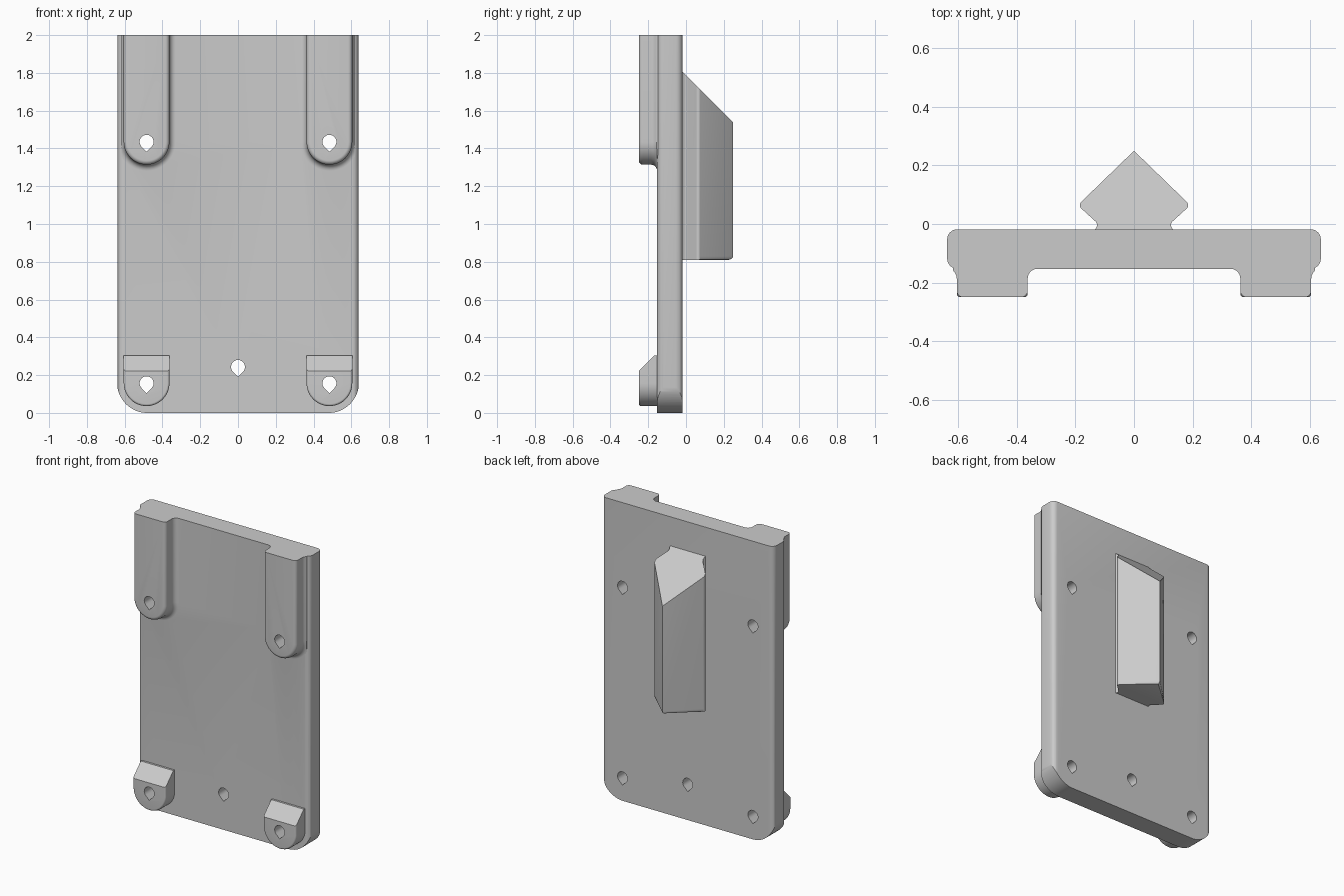
import bpy, bmesh, math
from mathutils import Vector

cube = bpy.data.objects.get("Cube")
if cube:
    bpy.data.objects.remove(cube, do_unlink=True)

grey = bpy.data.materials.new("light grey")
grey.use_nodes = True
grey.diffuse_color = (0.6, 0.6, 0.6, 1)
grey.node_tree.nodes["Principled BSDF"].inputs["Base Color"].default_value = (0.6, 0.6, 0.6, 1)

FRONT, BACK = -0.153, -0.018      # plate faces
PAD_X, PAD_R, PAD_Y = 0.484, 0.121, -0.25
RAIL_Z, FOOT_Z = 1.435, 0.157     # centres of the rounded pad ends


def rounded(corners, steps=6):
    """Closed 2D outline from (x, y, radius) corners."""
    out = []
    for i, (x, y, r) in enumerate(corners):
        p = Vector((x, y))
        if r == 0:
            out.append(p)
            continue
        a = (Vector(corners[i - 1][:2]) - p).normalized()
        b = (Vector(corners[(i + 1) % len(corners)][:2]) - p).normalized()
        half = a.angle(b) / 2
        t = r / math.tan(half)
        c = p + (a + b).normalized() * r / math.sin(half)
        v, w = (p + a * t - c).normalized(), (p + b * t - c).normalized()
        out += [c + v.slerp(w, k / steps).normalized() * r for k in range(steps + 1)]
    return out


def loft(name, rings, edit=None):
    """Solid skinned through matching rings of points."""
    bm = bmesh.new()
    loops = [[bm.verts.new(p) for p in ring] for ring in rings]
    n = len(loops[0])
    for lo, hi in zip(loops, loops[1:]):
        for i in range(n):
            j = (i + 1) % n
            bm.faces.new((lo[i], lo[j], hi[j], hi[i]))
    bm.faces.new(loops[0][::-1])
    bm.faces.new(loops[-1])
    bmesh.ops.recalc_face_normals(bm, faces=bm.faces)
    if edit:
        edit(bm)
    bmesh.ops.remove_doubles(bm, verts=bm.verts, dist=1e-5)
    bmesh.ops.recalc_face_normals(bm, faces=bm.faces)
    mesh = bpy.data.meshes.new(name)
    bm.to_mesh(mesh)
    bm.free()
    mesh.materials.append(grey)
    ob = bpy.data.objects.new(name, mesh)
    bpy.context.collection.objects.link(ob)
    return ob


def along_z(pts, lo, hi):
    return [[(p[0], p[1], z) for p in pts] for z in (lo, hi)]


def along_y(pts, lo, hi):
    return [[(p[0], y, p[1]) for p in pts] for y in (lo, hi)]


def combine(ob, tool, op, keep=False):
    mod = ob.modifiers.new(op, "BOOLEAN")
    mod.operation, mod.object, mod.solver = op, tool, "EXACT"
    bpy.context.view_layer.objects.active = ob
    bpy.ops.object.modifier_apply(modifier=mod.name)
    if not keep:
        bpy.data.objects.remove(tool, do_unlink=True)


def slice_off(bm, co, no):
    """Remove everything on the normal side of a plane and cap the cut."""
    geom = bm.verts[:] + bm.edges[:] + bm.faces[:]
    bmesh.ops.bisect_plane(bm, geom=geom, plane_co=co, plane_no=no, clear_outer=True)
    bmesh.ops.holes_fill(bm, edges=[e for e in bm.edges if e.is_boundary])


def pad_ring(side, y, grow, cz, top):
    """U-shaped outline, grown or shrunk; kept inside the plate's edge."""
    r = PAD_R + grow
    pts = [(-r, top)]
    pts += [(r * math.cos(a), cz + r * math.sin(a))
            for a in (math.pi * (1 + k / 24) for k in range(25))]
    pts.append((r, top))
    return [(side * min(PAD_X + x, 0.618), y, z) for x, z in pts]


# Plate: rounded long edges, rounded lower corners
section = rounded([(sx * 0.638, y, 0.035) for sx, y in
                   ((-1, FRONT), (1, FRONT), (1, BACK), (-1, BACK))])
plate = loft("mounting_plate", along_z(section, 0, 2))
outline = rounded([(-0.64, 0, 0.16), (0.64, 0, 0.16), (0.64, 2.1, 0), (-0.64, 2.1, 0)], 16)
combine(plate, loft("outline_cutter", along_y(outline, -0.5, 0.5)), "INTERSECT")

# Layers of a rail: fillet at its root, straight wall, rounded front edge
quarter = [k * math.pi / 12 for k in range(7)]
FIL, RND, SMALL = 0.033, 0.022, 0.012
rail_layers = [(FRONT + 0.012, FIL)]
rail_layers += [(FRONT - FIL * (1 - math.cos(a)), FIL * (1 - math.sin(a))) for a in quarter]
rail_layers += [(PAD_Y + RND * (1 - math.sin(a)), -RND * (1 - math.cos(a))) for a in quarter]
foot_layers = [(FRONT + 0.01, 0)]
foot_layers += [(PAD_Y + SMALL * (1 - math.sin(a)), -SMALL * (1 - math.cos(a))) for a in quarter]

feet = []
for side, word in ((1, "left"), (-1, "right")):
    # Long upper rails merged into the plate, level with its top
    rail = loft(word + "_rail", [pad_ring(side, y, g, RAIL_Z, 2.0) for y, g in rail_layers])
    combine(plate, rail, "UNION")

    # Short lower feet with a sloping top
    feet.append(loft(word + "_foot",
                     [pad_ring(side, y, g, FOOT_Z, 0.305) for y, g in foot_layers],
                     lambda bm: slice_off(bm, (0, PAD_Y, 0.222), (0, -1, 1))))

# Teardrop screw holes, point downwards
R = 0.037
drop = [(R * math.cos(a), R * math.sin(a))
        for a in (math.radians(-45 + 270 * k / 20) for k in range(21))]
drop.append((0, -R * math.sqrt(2)))
for x, z in ((PAD_X, RAIL_Z), (-PAD_X, RAIL_Z), (PAD_X, FOOT_Z), (-PAD_X, FOOT_Z), (0, 0.243)):
    hole = loft("hole_cutter", along_y([(x + px, z + pz) for px, pz in drop], -0.5, 0.3))
    for foot in feet:
        if z == FOOT_Z and foot.data.vertices[0].co.x * x > 0:
            combine(foot, hole, "DIFFERENCE", keep=True)
    combine(plate, hole, "DIFFERENCE")


# Dovetail key on the back: softened lower edges, slanted top
def shape_key(bm):
    low = [e for e in bm.edges if all(v.co.z < 0.82 for v in e.verts)
           and e.calc_length() > 0.1 and sum(v.co.y for v in e.verts) > 0.15]
    bmesh.ops.bevel(bm, geom=low, offset=0.02, segments=4, profile=0.5, affect="EDGES")
    slice_off(bm, (0, BACK, 1.805), (0, 1, 1))


half = [(0.137, BACK - 0.008, 0), (0.122, 0, 0.015), (0.192, 0.064, 0.015)]
key_corners = half + [(0, 0.25, 0)] + [(-x, y, r) for x, y, r in reversed(half)]
key = loft("dovetail_key", along_z(rounded(key_corners, 4), 0.81, 2), shape_key)

# Smooth rounded edges, crisp corners
for ob in [plate, key] + feet:
    bpy.ops.object.select_all(action="DESELECT")
    ob.select_set(True)
    bpy.context.view_layer.objects.active = ob
    bpy.ops.object.shade_smooth_by_angle(angle=math.radians(30))
